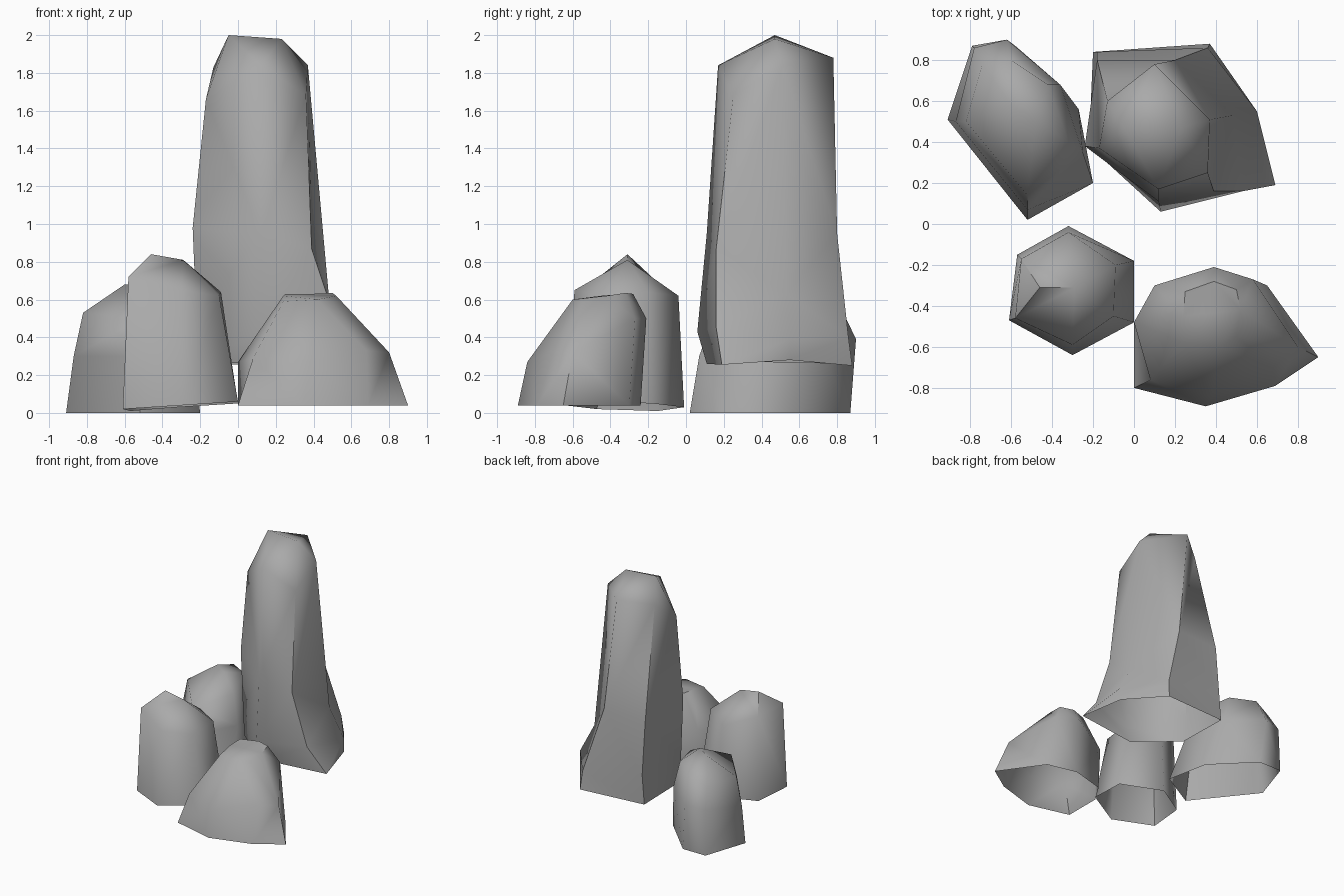
import bpy
import bmesh
import math

if "Cube" in bpy.data.objects:
    bpy.data.objects.remove(bpy.data.objects["Cube"])

# One plain stone colour
stone = bpy.data.materials.new("stone_grey")
stone.use_nodes = True
stone.diffuse_color = (0.4, 0.4, 0.4, 1)
stone.node_tree.nodes["Principled BSDF"].inputs["Base Color"].default_value = stone.diffuse_color


def build_rock(name, columns, smooth_angle, close_top=False):
    """Skin a ring of upright edges, each listed from its top point to its base.

    Neighbouring columns may share the same top point, which forms a peak.
    The underside stays open.
    """
    bm = bmesh.new()
    rows = [[bm.verts.new(point) for point in column] for column in columns]
    for index, column in enumerate(rows):
        neighbour = rows[(index + 1) % len(rows)]
        for level in range(len(column) - 1):
            bm.faces.new((column[level], column[level + 1],
                          neighbour[level + 1], neighbour[level]))
    if close_top:
        bm.faces.new([column[0] for column in rows])
    bmesh.ops.remove_doubles(bm, verts=bm.verts[:], dist=0.001)
    bmesh.ops.triangulate(bm, faces=bm.faces[:], quad_method="SHORT_EDGE")
    bmesh.ops.recalc_face_normals(bm, faces=bm.faces[:])

    mesh = bpy.data.meshes.new(name)
    bm.to_mesh(mesh)
    bm.free()
    mesh.materials.append(stone)
    mesh.shade_smooth()
    mesh.set_sharp_from_angle(angle=math.radians(smooth_angle))
    rock = bpy.data.objects.new(name, mesh)
    bpy.context.collection.objects.link(rock)
    return rock


# Tall pillar: a short ridge on top, flaring out at the foot
ridge_left = (-.05, .47, 2)
ridge_right = (.23, .47, 1.98)
build_rock("tall_pillar_rock", [
    [ridge_right, (.36, .25, 1.68), (.39, .16, .87), (.53, .16, .45), (.69, .19, .255)],
    [ridge_right, (.37, .51, 1.84), (.48, .53, .63), (.6, .55, .39), (.6, .55, .28)],
    [ridge_right, (.1, .78, 1.88), (.2, .8, .95), (.36, .86, .4), (.37, .88, .25)],
    [ridge_left, (-.13, .6, 1.83), (-.18, .8, .93), (-.18, .84, .5), (-.2, .84, .26)],
    [ridge_left, (-.17, .37, 1.66), (-.24, .38, .98), (-.22, .38, .5), (-.2, .37, .27)],
    [ridge_left, (.12, .17, 1.84), (.12, .11, .95), (.13, .06, .43), (.13, .11, .26)],
], 55)

# Six-sided stump at the front
ridge_left = (-.46, -.31, .84)
ridge_right = (-.29, -.31, .81)
build_rock("front_hexagonal_rock", [
    [ridge_left, (-.58, -.46, .72), (-.61, -.47, .02)],
    [ridge_right, (-.3, -.59, .65), (-.3, -.64, .04)],
    [ridge_right, (-.1, -.45, .62), (0, -.48, .06)],
    [ridge_right, (-.09, -.2, .64), (0, -.18, .05)],
    [ridge_right, (-.32, -.04, .62), (-.32, -.01, .03)],
    [ridge_left, (-.55, -.17, .71), (-.57, -.15, .01)],
], 65)

# Rounded boulder at the back
ridge_left = (-.6, .58, .68)
ridge_right = (-.48, .5, .68)
build_rock("back_boulder", [
    [ridge_left, (-.82, .5, .53), (-.87, .5, .3), (-.91, .51, 0)],
    [ridge_right, (-.52, .14, .5), (-.52, .07, .3), (-.52, .02, 0)],
    [ridge_right, (-.32, .4, .58), (-.25, .35, .35), (-.2, .2, 0)],
    [ridge_right, (-.42, .68, .62), (-.36, .68, .4), (-.27, .56, 0)],
    [ridge_left, (-.6, .8, .6), (-.62, .9, .39), (-.58, .87, 0)],
    [ridge_left, (-.74, .78, .53), (-.78, .86, .38), (-.79, .87, 0)],
], 65)

# Wide boulder at the front, with a nearly flat top
build_rock("front_wide_boulder", [
    [(.24, -.58, .59), (.08, -.76, .29), (0, -.8, .04)],
    [(.42, -.6, .6), (.38, -.84, .27), (.35, -.89, .04)],
    [(.5, -.55, .59), (.68, -.7, .33), (.69, -.79, .04)],
    [(.52, -.42, .62), (.8, -.6, .32), (.9, -.65, .04)],
    [(.5, -.32, .635), (.58, -.27, .5), (.65, -.3, .04)],
    [(.39, -.28, .63), (.39, -.21, .5), (.39, -.24, .04)],
    [(.25, -.33, .63), (.1, -.3, .38), (.1, -.32, .04)],
    [(.24, -.45, .62), (0, -.48, .27), (0, -.48, .04)],
], 60, close_top=True)
